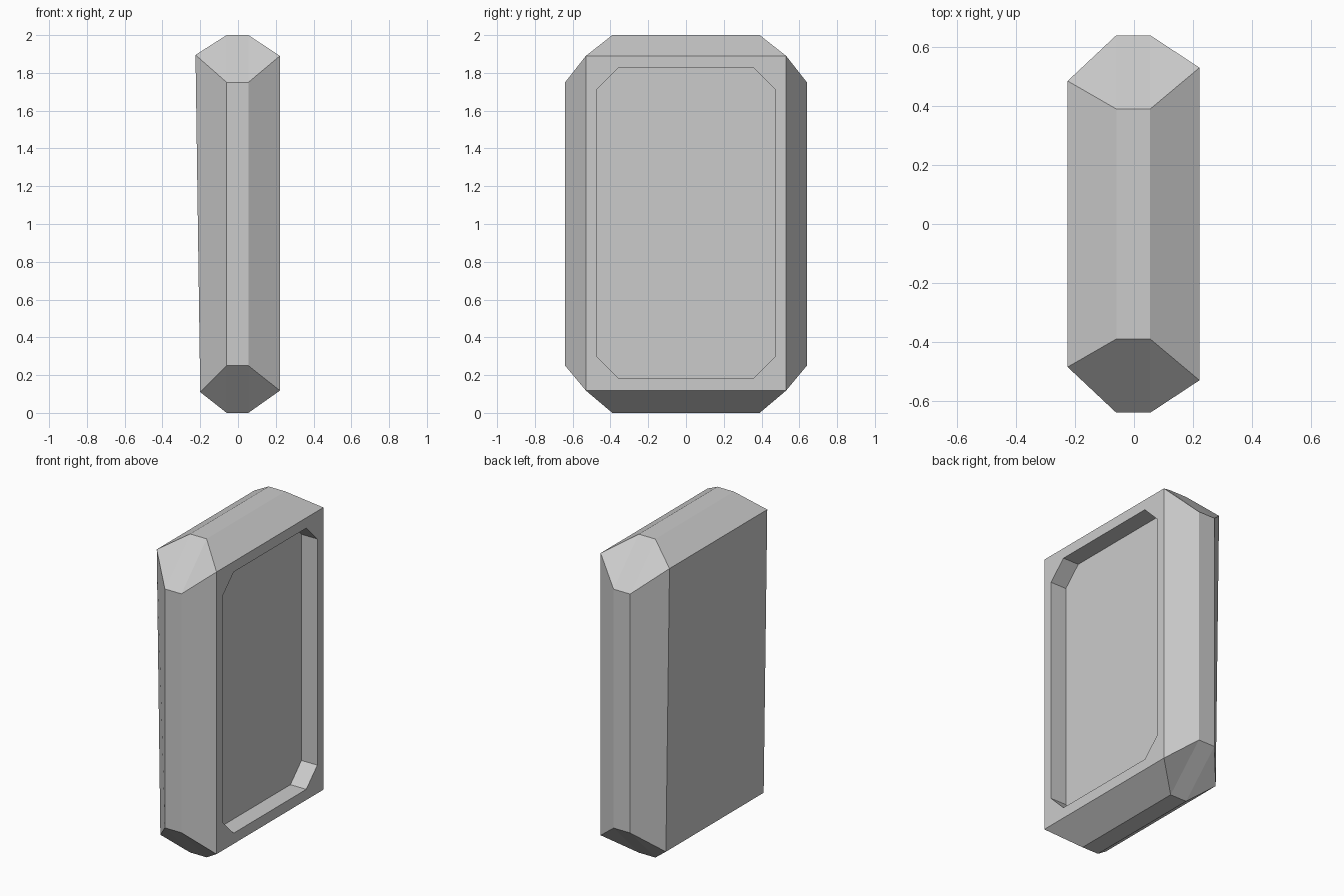
import bpy, bmesh

if "Cube" in bpy.data.objects:
    bpy.data.objects.remove(bpy.data.objects["Cube"])


def ring(x, y, z0, z1, cut_y=0.0, cut_z=0.0):
    """Eight-point corner-cut rectangle in the YZ plane; zero cuts give square corners."""
    return [(x, y, z0 + cut_z), (x, y, z1 - cut_z),
            (x, y - cut_y, z1), (x, -y + cut_y, z1),
            (x, -y, z1 - cut_z), (x, -y, z0 + cut_z),
            (x, -y + cut_y, z0), (x, y - cut_y, z0)]


# back plate, leaning slightly outward at the top
back = [(-0.225 if z > 1 else -0.20, y, z) for _, y, z in ring(0, 0.485, 0.11, 1.895)]

sections = [
    back,
    ring(-0.06, 0.64, 0, 2, 0.25, 0.25),            # wide middle band
    ring(0.055, 0.64, 0, 2, 0.25, 0.25),
    ring(0.222, 0.53, 0.118, 1.89),                 # square front rim
    ring(0.222, 0.47, 0.185, 1.825, 0.11, 0.11),    # recess opening
    ring(0.112, 0.47, 0.185, 1.825, 0.11, 0.11),    # recess floor
]

# skin the sections into one closed body
bm = bmesh.new()
loops = [[bm.verts.new(p) for p in s] for s in sections]
for a, b in zip(loops, loops[1:]):
    for i in range(8):
        j = (i + 1) % 8
        bm.faces.new((a[i], a[j], b[j], b[i]))
bm.faces.new(loops[0])
bm.faces.new(loops[-1])
bmesh.ops.remove_doubles(bm, verts=bm.verts, dist=0.0005)
bmesh.ops.recalc_face_normals(bm, faces=bm.faces)

mesh = bpy.data.meshes.new("recessed_panel_body")
bm.to_mesh(mesh)
bm.free()
body = bpy.data.objects.new("recessed_panel_body", mesh)
bpy.context.collection.objects.link(body)
